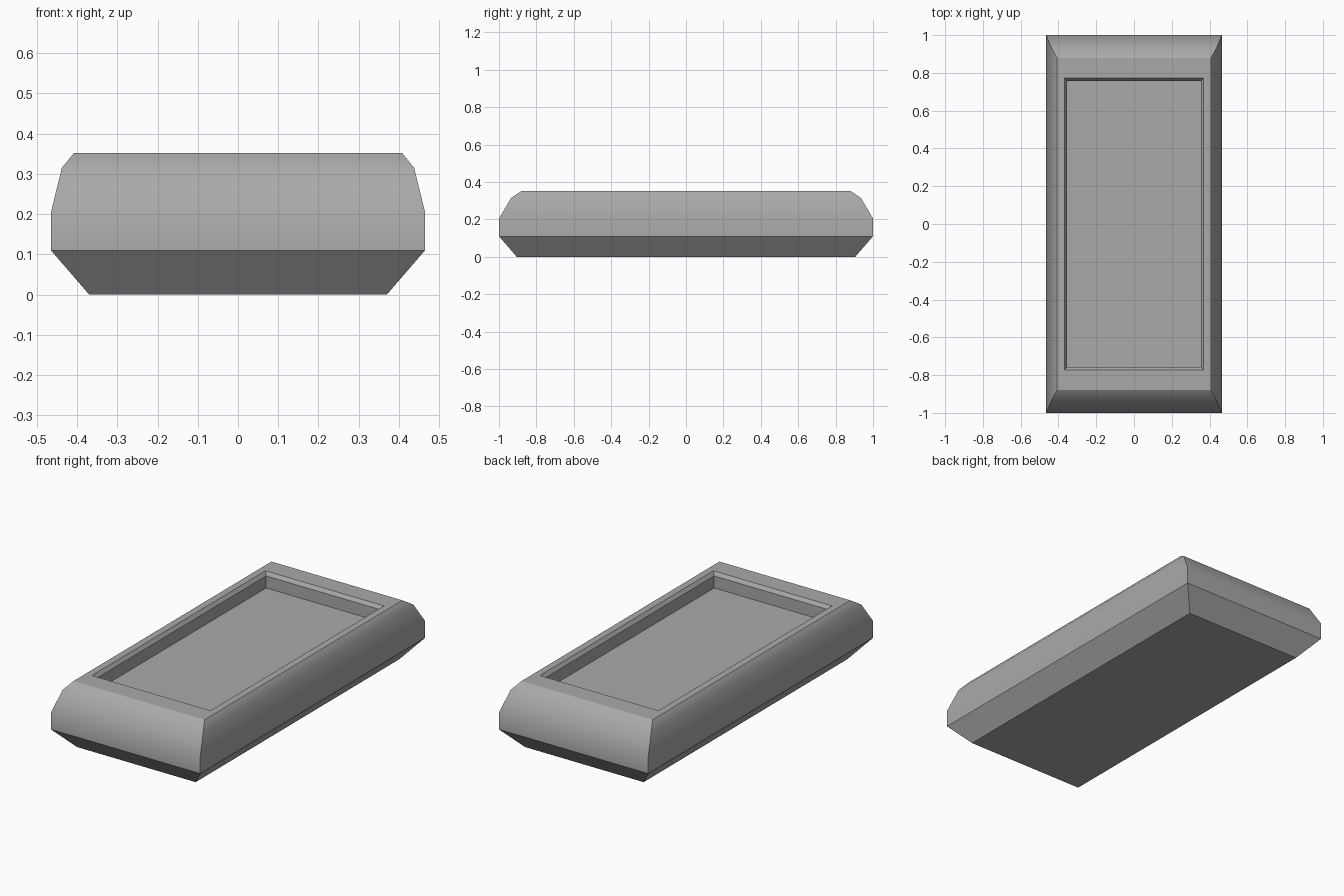
import bpy
import bmesh
import math

cube = bpy.data.objects.get("Cube")
if cube:
    bpy.data.objects.remove(cube, do_unlink=True)

# One plain grey material
GREY = (0.4, 0.4, 0.4, 1.0)
mat = bpy.data.materials.new("plain grey")
mat.use_nodes = True
mat.diffuse_color = GREY
mat.node_tree.nodes["Principled BSDF"].inputs["Base Color"].default_value = GREY


def rectangle_loft(name, rings):
    """Join rectangular rings (half width, half length, height) and cap both ends."""
    bm = bmesh.new()
    loops = [[bm.verts.new((sx * w, sy * d, z))
              for sx, sy in ((-1, -1), (1, -1), (1, 1), (-1, 1))]
             for w, d, z in rings]
    for low, high in zip(loops, loops[1:]):
        for i in range(4):
            j = (i + 1) % 4
            bm.faces.new((low[i], low[j], high[j], high[i]))
    bm.faces.new(loops[0][::-1])
    bm.faces.new(loops[-1])
    mesh = bpy.data.meshes.new(name)
    bm.to_mesh(mesh)
    bm.free()
    mesh.materials.append(mat)
    obj = bpy.data.objects.new(name, mesh)
    bpy.context.collection.objects.link(obj)
    return obj


# Tray body: tapered base, rounded flanks, flat rim, chamfered lip, sunken floor
tray = rectangle_loft("tray_body", [
    (0.37, 0.905, 0.0),
    (0.465, 1.0, 0.11),
    (0.465, 1.0, 0.205),
    (0.438, 0.935, 0.315),
    (0.408, 0.88, 0.352),
    (0.369, 0.772, 0.352),
    (0.355, 0.758, 0.332),
    (0.355, 0.758, 0.264),
])

# Smooth the rounded flanks, keep the creases sharp
bpy.ops.object.select_all(action="DESELECT")
tray.select_set(True)
bpy.context.view_layer.objects.active = tray
bpy.ops.object.shade_smooth_by_angle(angle=math.radians(32))
